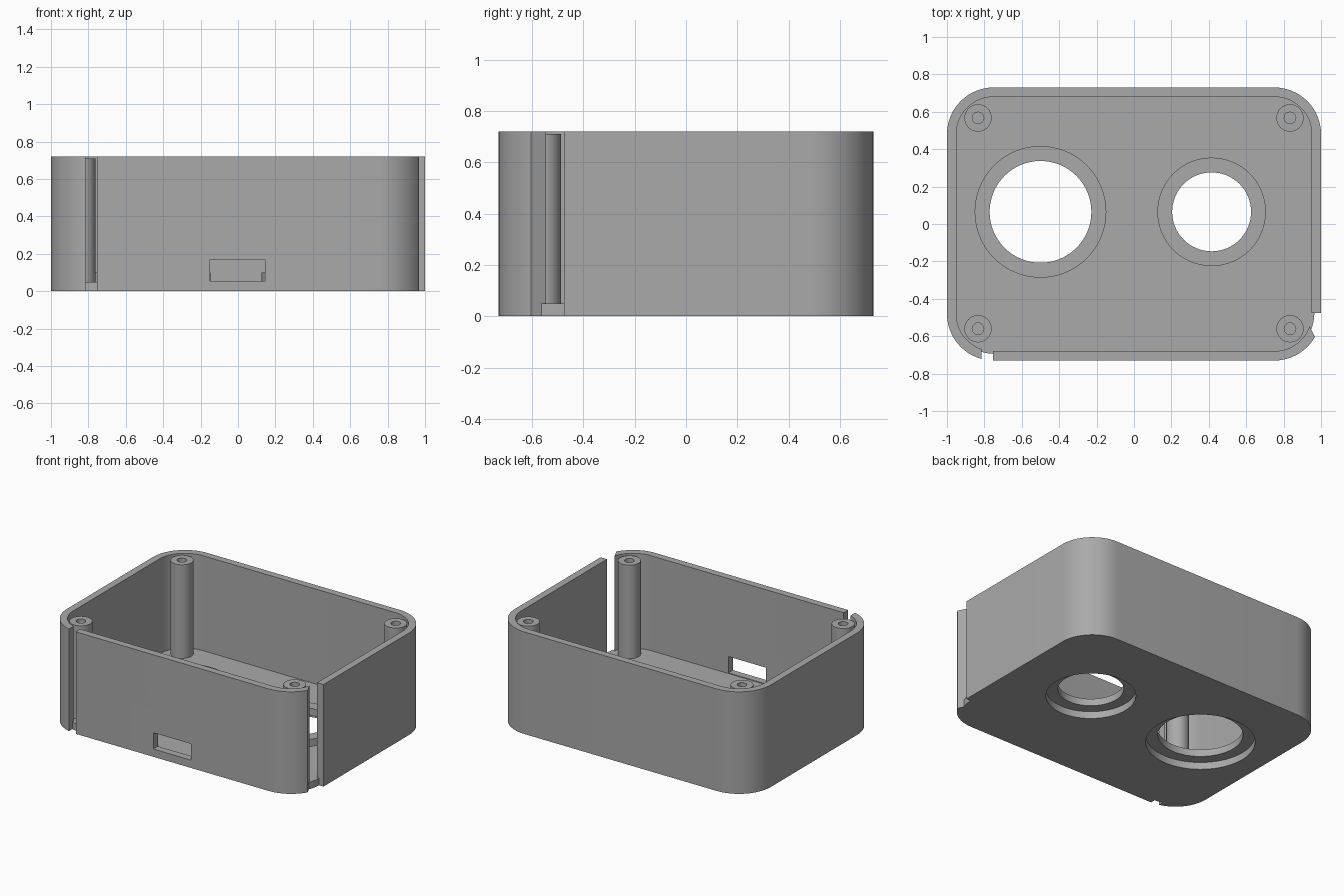
import bpy, bmesh, math

if "Cube" in bpy.data.objects:
    bpy.data.objects.remove(bpy.data.objects["Cube"])

grey = bpy.data.materials.new("plain grey")
grey.use_nodes = True
COLOUR = (0.4, 0.4, 0.4, 1)
grey.diffuse_color = COLOUR
grey.node_tree.nodes["Principled BSDF"].inputs["Base Color"].default_value = COLOUR

HX, HY, HEIGHT, RADIUS = 1.0, 0.73, 0.72, 0.25
WALL, FLOOR = 0.05, 0.05


def rounded_outline(inset, steps=16):
    """Rounded rectangle, moved inward from the outer shell."""
    r = RADIUS - inset
    points = []
    for k, (sx, sy) in enumerate([(1, 1), (-1, 1), (-1, -1), (1, -1)]):
        for i in range(steps + 1):
            a = (k + i / steps) * math.pi / 2
            points.append((sx * (HX - RADIUS) + r * math.cos(a),
                           sy * (HY - RADIUS) + r * math.sin(a)))
    return points


def circle(x, y, r, n=64):
    return [(x + r * math.cos(i * math.tau / n), y + r * math.sin(i * math.tau / n))
            for i in range(n)]


def box(x0, x1, y0, y1):
    return [(x0, y0), (x1, y0), (x1, y1), (x0, y1)]


def prism(name, outline, z0, z1):
    bm = bmesh.new()
    base = bm.faces.new([bm.verts.new((x, y, z0)) for x, y in outline])
    top = bmesh.ops.extrude_face_region(bm, geom=[base])["geom"]
    bmesh.ops.translate(bm, vec=(0, 0, z1 - z0),
                        verts=[g for g in top if isinstance(g, bmesh.types.BMVert)])
    bmesh.ops.recalc_face_normals(bm, faces=bm.faces)
    mesh = bpy.data.meshes.new(name)
    bm.to_mesh(mesh)
    bm.free()
    mesh.materials.append(grey)
    ob = bpy.data.objects.new(name, mesh)
    bpy.context.collection.objects.link(ob)
    return ob


def select(ob):
    bpy.ops.object.select_all(action="DESELECT")
    ob.select_set(True)
    bpy.context.view_layer.objects.active = ob


def cut(ob, outline, z0, z1):
    cutter = prism("cutter", outline, z0, z1)
    cutter.hide_render = True
    select(ob)
    mod = ob.modifiers.new("cut", "BOOLEAN")
    mod.operation, mod.solver, mod.object = "DIFFERENCE", "EXACT", cutter
    bpy.ops.object.modifier_apply(modifier=mod.name)
    bpy.data.objects.remove(cutter)


def smooth(ob):
    select(ob)
    bpy.ops.object.shade_smooth_by_angle(angle=math.radians(30))


# Outer wall with two cable slots and a front port
shell = prism("outer_wall", rounded_outline(0), 0, HEIGHT)
cut(shell, rounded_outline(WALL), -0.1, HEIGHT + 0.1)
cut(shell, box(-0.815, -0.755, -0.8, -0.64), -0.1, HEIGHT + 0.1)
cut(shell, [(0.88, -0.475), (0.88, -0.54), (0.936, -0.54), (0.967, -0.604),
            (1.1, -0.61), (1.1, -0.475)], -0.1, HEIGHT + 0.1)
cut(shell, box(-0.15, 0.145, -0.8, -0.64), 0.055, 0.17)
smooth(shell)

# Floor plate, set slightly into the wall
floor = prism("floor", rounded_outline(0.036), 0, FLOOR)

# Raised collars seated over wider floor openings
for name, x, outer, inner in [("large_collar", -0.5, 0.352, 0.272),
                              ("small_collar", 0.415, 0.29, 0.211)]:
    cut(floor, circle(x, 0.065, outer - 0.002), -0.1, 0.1)
    collar = prism(name, circle(x, 0.065, outer), FLOOR, 0.1)
    cut(collar, circle(x, 0.065, inner), 0, 0.2)
    smooth(collar)
smooth(floor)

# Corner screw posts with pilot holes
for side, x in [("left", 0.834), ("right", -0.834)]:
    for end, y in [("front", -0.56), ("back", 0.567)]:
        post = prism(f"{end}_{side}_post", circle(x, y, 0.073, 32), FLOOR - 0.01, 0.71)
        cut(post, circle(x, y, 0.031, 24), 0.1, 0.8)
        smooth(post)
